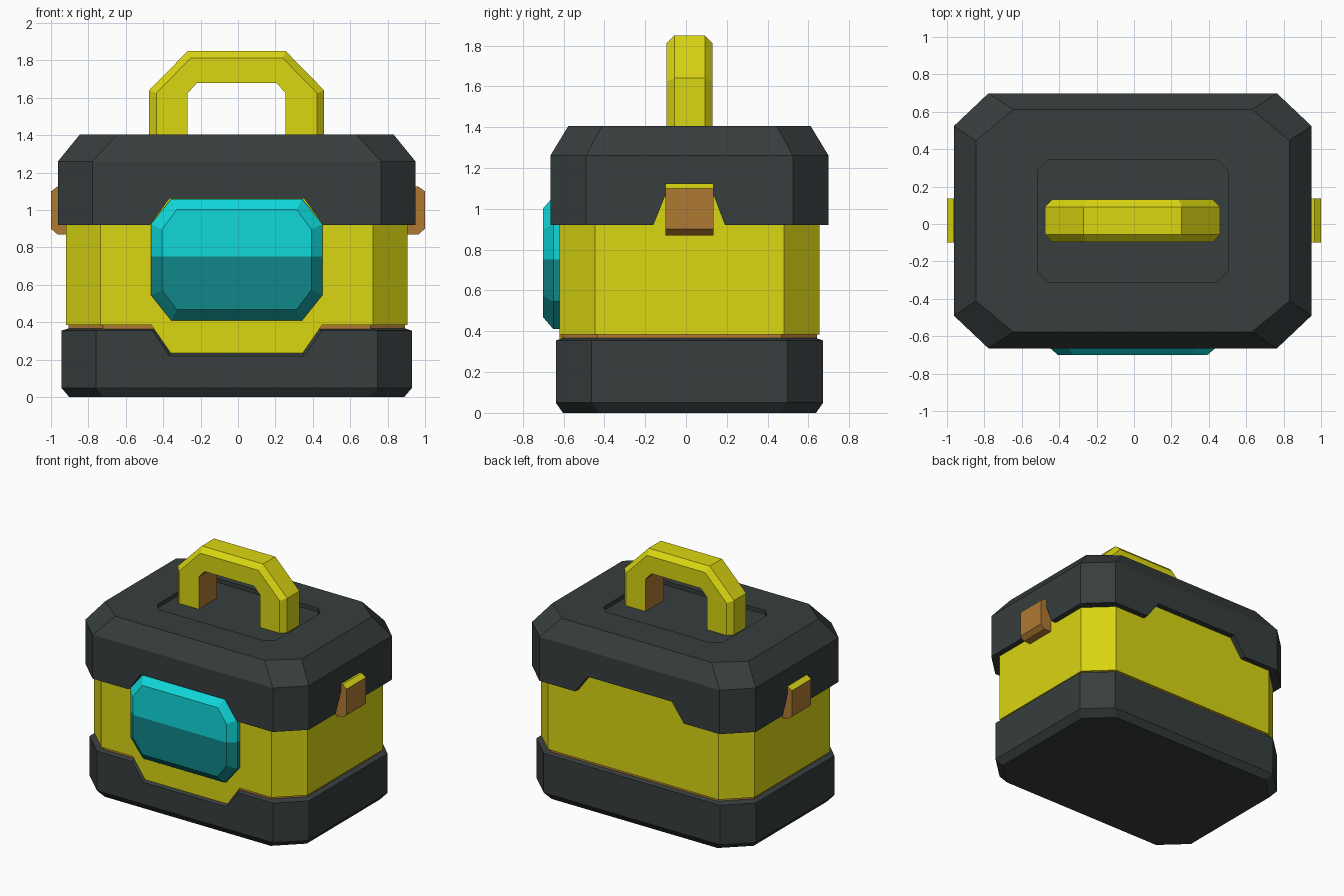
import bpy, bmesh
from mathutils import Vector

if "Cube" in bpy.data.objects:
    bpy.data.objects.remove(bpy.data.objects["Cube"])

CX, CY = -0.007, 0.017  # centre of the case


def material(name, rgb):
    m = bpy.data.materials.new(name)
    m.diffuse_color = (*rgb, 1)
    m.use_nodes = True
    m.node_tree.nodes["Principled BSDF"].inputs["Base Color"].default_value = m.diffuse_color
    return m


YELLOW = material("yellow", (0.70, 0.67, 0.006))
DARK = material("charcoal", (0.038, 0.047, 0.047))
BROWN = material("brown", (0.43, 0.195, 0.034))
CYAN = material("bright cyan", (0.005, 0.68, 0.70))
TEAL = material("dark teal", (0.005, 0.24, 0.25))


def loft(name, rings, mats=(), rule=None, split=None):
    """Skin equal-length rings of points, cap both ends, colour faces by rule."""
    bm = bmesh.new()
    vs = [[bm.verts.new(p) for p in r] for r in rings]
    n = len(rings[0])
    for a, b in zip(vs, vs[1:]):
        for i in range(n):
            j = (i + 1) % n
            bm.faces.new((a[i], a[j], b[j], b[i]))
    bm.faces.new(vs[0][::-1])
    bm.faces.new(vs[-1])
    if split is not None:
        bmesh.ops.bisect_plane(bm, geom=bm.verts[:] + bm.edges[:] + bm.faces[:],
                               plane_co=(0, 0, split), plane_no=(0, 0, 1))
    bmesh.ops.recalc_face_normals(bm, faces=bm.faces[:])
    bm.normal_update()
    if rule:
        for f in bm.faces:
            f.material_index = rule(f.calc_center_median(), f.normal)
    me = bpy.data.meshes.new(name)
    bm.to_mesh(me)
    bm.free()
    for m in mats:
        me.materials.append(m)
    ob = bpy.data.objects.new(name, me)
    bpy.context.collection.objects.link(ob)
    return ob


def octagon(hx, hy, kx, ky):
    """Rectangle of half sizes hx, hy with corners cut by kx, ky."""
    return [(hx, ky - hy), (hx, hy - ky), (hx - kx, hy), (kx - hx, hy),
            (-hx, hy - ky), (-hx, ky - hy), (kx - hx, -hy), (hx - kx, -hy)]


def ring(z, hx, hy, kx=0.185, ky=0.175):
    return [(CX + x, CY + y, z) for x, y in octagon(hx, hy, kx, ky)]


def xz(profile, y):
    return [(x, y, z) for x, z in profile]


def yz(profile, x):
    return [(x, y, z) for y, z in profile]


def cut(target, cutter):
    cutter.hide_render = True
    m = target.modifiers.new("cut", 'BOOLEAN')
    m.object, m.operation, m.solver = cutter, 'DIFFERENCE', 'EXACT'
    bpy.context.view_layer.objects.active = target
    bpy.ops.object.modifier_apply(modifier=m.name)
    bpy.data.objects.remove(cutter)


# Body, with a brown groove under it
loft("body", [ring(0.385, 0.913, 0.638), ring(1.12, 0.913, 0.638)], [YELLOW])
loft("groove", [ring(0.33, 0.90, 0.625), ring(0.39, 0.90, 0.625)], [BROWN])

# Base with bevelled foot and front notch
base = loft("base", [ring(0, 0.895, 0.62), ring(0.05, 0.938, 0.655),
                     ring(0.355, 0.938, 0.655), ring(0.37, 0.89, 0.61)], [DARK])


def notch(w0, w1, z0, z1):
    """Trapezoid: half width w0 at z0 to w1 at z1."""
    return [(CX - w0, z0), (CX + w0, z0), (CX + w1, z1), (CX - w1, z1)]


cut(base, loft("cutter", [xz(notch(0.37, 0.515, 0.205, 0.42), -0.66),
                          xz(notch(0.345, 0.475, 0.245, 0.42), -0.605),
                          xz(notch(0.345, 0.475, 0.245, 0.42), -0.58)]))
loft("front_panel", [xz(notch(0.352, 0.457, 0.235, 0.386), y) for y in (-0.621, -0.56)],
     [YELLOW])

# Lid with sloped rim, notches on four sides and a recess on top
lid = loft("lid", [ring(0.92, 0.956, 0.682), ring(1.26, 0.956, 0.682),
                   ring(1.405, 0.838, 0.594, 0.20, 0.165)], [DARK])
for y0, y1 in ((-0.8, -0.60), (0.635, 0.8)):
    p = notch(0.50, 0.36, 0.87, 1.062)
    cut(lid, loft("cutter", [xz(p, y0), xz(p, y1)]))
side = [(-0.18, 0.87), (0.21, 0.87), (0.138, 1.06), (-0.104, 1.06)]
for x0, x1 in ((-1.1, CX - 0.895), (CX + 0.895, 1.1)):
    cut(lid, loft("cutter", [yz(side, x0), yz(side, x1)]))
cut(lid, loft("cutter", [ring(1.375, 0.51, 0.328, 0.06, 0.06),
                         ring(1.5, 0.51, 0.328, 0.06, 0.06)]))

# Screen: bevelled octagon, bright above and dark below
def screen_ring(y, inset):
    pts = octagon(0.458 - inset, 0.325 - inset, 0.108 - inset * 0.5, 0.135 - inset * 0.5)
    return [(CX + x, y, 0.735 + z) for x, z in pts]


loft("screen", [screen_ring(-0.60, 0), screen_ring(-0.65, 0), screen_ring(-0.70, 0.058)],
     [CYAN, TEAL], lambda c, n: int(c.z < 0.752), split=0.752)

# Handle: arch with bevelled outer edge and brown inner faces
outer = [(0.468, 1.37), (0.468, 1.64), (0.262, 1.85)]
shrunk = [(0.43, 1.37), (0.43, 1.625), (0.247, 1.812)]
inner = [(0.212, 1.68), (0.262, 1.625), (0.262, 1.37)]


def arch(y, out):
    left = [(-x, z) for x, z in out]
    right_in = [(x, z) for x, z in inner]
    pts = left + out[::-1] + right_in[::-1] + [(-x, z) for x, z in inner]
    return [(CX + x, y, z) for x, z in pts]


loft("handle", [arch(-0.095, shrunk), arch(-0.057, outer),
                arch(0.092, outer), arch(0.13, shrunk)], [YELLOW, BROWN],
     lambda c, n: int(abs(n.y) < 0.1 and abs(c.x - CX) < 0.27 and 1.38 < c.z < 1.7))

# Latches: brown with a yellow top
latch = [(0.89, 0.87), (0.965, 0.87), (1.0, 0.90), (1.0, 1.10), (0.965, 1.125), (0.89, 1.125)]
for s, label in ((1, "right"), (-1, "left")):
    p = [(s * x, z) for x, z in latch]
    loft(label + "_latch", [xz(p, -0.1), xz(p, 0.135)], [BROWN, YELLOW],
         lambda c, n: int(n.z > 0.3))
